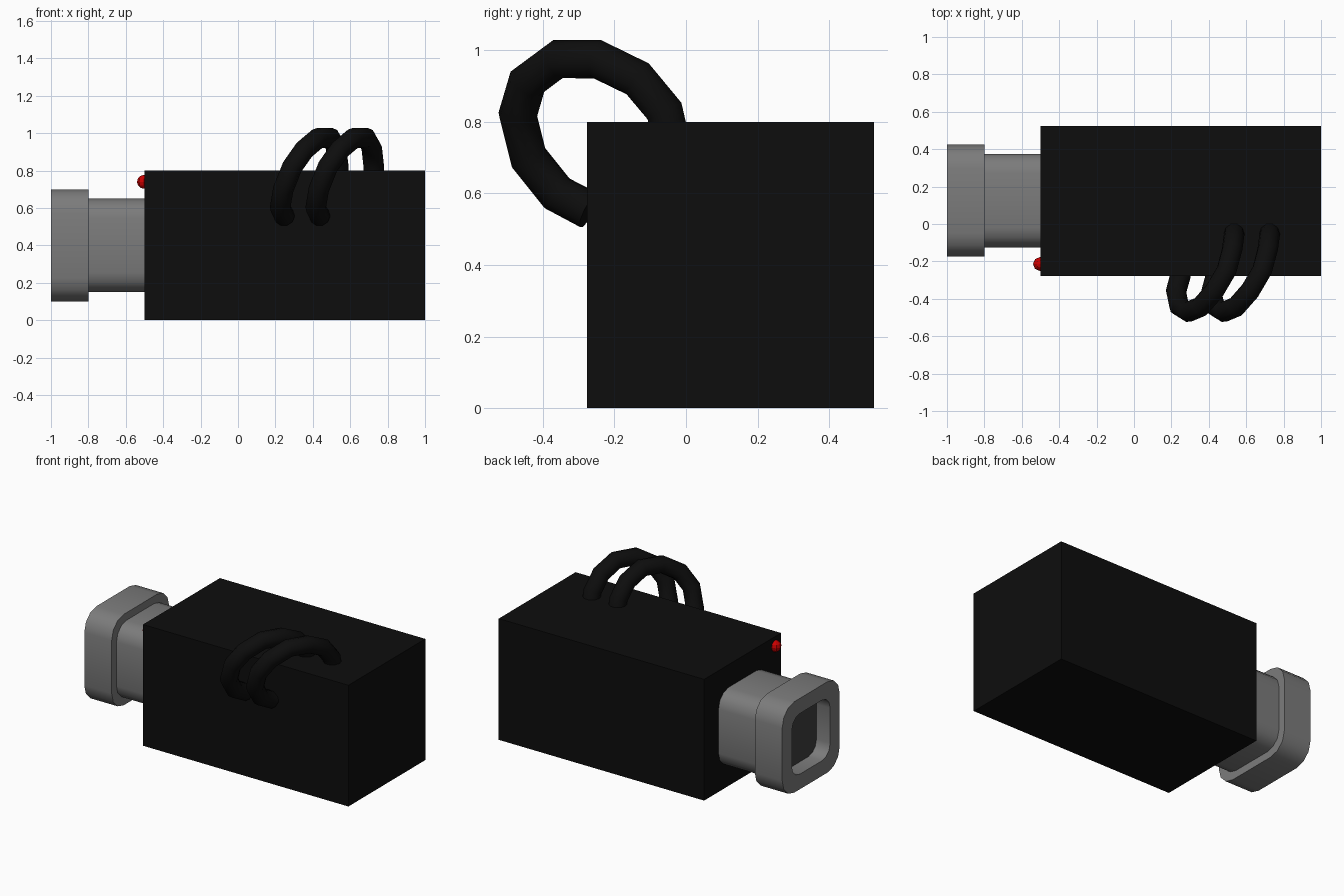
import bpy, bmesh, math
from mathutils import Vector

if "Cube" in bpy.data.objects:
    bpy.data.objects.remove(bpy.data.objects["Cube"])


def material(name, rgb):
    m = bpy.data.materials.new(name)
    m.diffuse_color = (*rgb, 1)
    m.use_nodes = True
    m.node_tree.nodes["Principled BSDF"].inputs["Base Color"].default_value = m.diffuse_color
    return m


BLACK = material("black", (0.004, 0.004, 0.004))
GREY = material("grey", (0.2, 0.2, 0.2))
GLASS = material("dark_glass", (0.05, 0.05, 0.05))
RED = material("red", (0.6, 0.0, 0.0))


def finish(obj, name, mat, smooth=None):
    obj.name = name
    obj.data.materials.clear()
    obj.data.materials.append(mat)
    bpy.ops.object.select_all(action='DESELECT')
    obj.select_set(True)
    bpy.context.view_layer.objects.active = obj
    if smooth:
        bpy.ops.object.shade_smooth_by_angle(angle=math.radians(smooth))
    return obj


def rounded_square(x, half, cy=0.125, cz=0.4, steps=3):
    """Square section across x whose corners are rounded in a few steps."""
    r = half * 0.42
    pts = []
    for q in range(4):
        mid = math.radians(45 + 90 * q)
        oy = math.copysign(half - r, math.cos(mid))
        oz = math.copysign(half - r, math.sin(mid))
        for i in range(steps + 1):
            a = math.radians(90 * q + 90 * i / steps)
            pts.append((x, cy + oy + r * math.cos(a), cz + oz + r * math.sin(a)))
    return pts


def loft(name, stations, mat, cap=False):
    bm = bmesh.new()
    rings = [[bm.verts.new(p) for p in rounded_square(x, h)] for x, h in stations]
    n = len(rings[0])
    for a, b in zip(rings, rings[1:]):
        for i in range(n):
            bm.faces.new((a[i], b[i], b[(i + 1) % n], a[(i + 1) % n]))
    if cap:
        bm.faces.new(list(reversed(rings[-1])))
    bm.normal_update()
    if not cap:
        bmesh.ops.recalc_face_normals(bm, faces=bm.faces)
    me = bpy.data.meshes.new(name)
    bm.to_mesh(me)
    bm.free()
    obj = bpy.data.objects.new(name, me)
    bpy.context.collection.objects.link(obj)
    return finish(obj, name, mat, 35)


# camera body
bpy.ops.mesh.primitive_cube_add(size=1, location=(0.25, 0.124, 0.4))
body = bpy.context.object
body.scale = (1.5, 0.802, 0.8)
bpy.ops.object.transform_apply(location=False, rotation=False, scale=True)
finish(body, "body", BLACK)

# lens barrel with wider hood and recessed opening
loft("lens_barrel", [(-0.5, 0.25), (-0.8, 0.25), (-0.8, 0.3), (-1.0, 0.3),
                     (-1.0, 0.2), (-0.9, 0.2)], GREY)
loft("lens_glass", [(-0.9, 0.2)], GLASS, cap=True)

# recording light
bpy.ops.mesh.primitive_uv_sphere_add(segments=8, ring_count=6, radius=0.037,
                                     location=(-0.503, -0.214, 0.74))
finish(bpy.context.object, "record_light", RED)

# two cables looping from the top to the front side
PATH = [(0.725, -0.045, 0.76), (0.725, -0.06, 0.83), (0.715, -0.135, 0.92),
        (0.685, -0.248, 0.975), (0.62, -0.358, 0.975), (0.545, -0.443, 0.912),
        (0.48, -0.47, 0.82), (0.432, -0.44, 0.70), (0.415, -0.36, 0.60),
        (0.44, -0.27, 0.553)]
for k, dx in enumerate((0, -0.19)):
    cu = bpy.data.curves.new("cable", 'CURVE')
    cu.dimensions = '3D'
    cu.bevel_depth = 0.055
    cu.bevel_resolution = 3
    cu.use_fill_caps = True
    sp = cu.splines.new('POLY')
    sp.points.add(len(PATH) - 1)
    for p, c in zip(sp.points, PATH):
        p.co = (c[0] + dx, c[1], c[2], 1)
    obj = bpy.data.objects.new("cable", cu)
    bpy.context.collection.objects.link(obj)
    bpy.ops.object.select_all(action='DESELECT')
    obj.select_set(True)
    bpy.context.view_layer.objects.active = obj
    bpy.ops.object.convert(target='MESH')
    finish(bpy.context.object, f"cable_{k + 1}", BLACK, 50)
